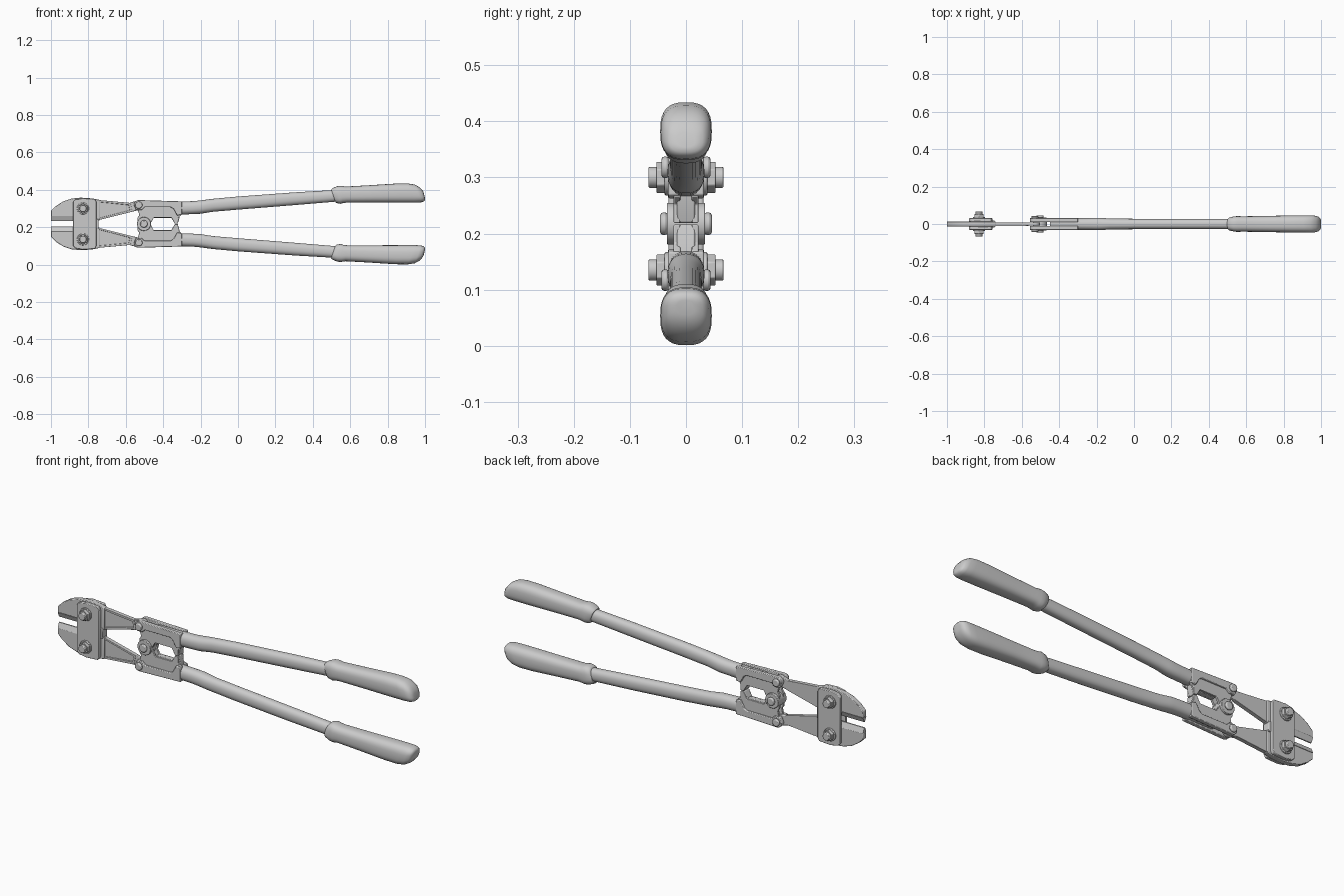
import bpy, bmesh, math
from mathutils import Matrix

if "Cube" in bpy.data.objects:
    bpy.data.objects.remove(bpy.data.objects["Cube"])

CZ = 0.2175  # mirror height between the two halves


def finish(name, bm, flip=False, bevel=0.0, angle=35):
    """Optionally mirror to the lower half, then make a smooth-by-angle object."""
    if flip:
        for v in bm.verts:
            v.co.z = 2 * CZ - v.co.z
    bmesh.ops.recalc_face_normals(bm, faces=bm.faces[:])
    me = bpy.data.meshes.new(name)
    bm.to_mesh(me)
    bm.free()
    ob = bpy.data.objects.new(name, me)
    bpy.context.collection.objects.link(ob)
    if bevel:
        m = ob.modifiers.new("edge_round", 'BEVEL')
        m.width, m.segments, m.limit_method = bevel, 2, 'ANGLE'
    bpy.context.view_layer.objects.active = ob
    ob.select_set(True)
    bpy.ops.object.shade_smooth_by_angle(angle=math.radians(angle))
    ob.select_set(False)
    return ob


def plate(name, pts, y0, y1, flip=False, bevel=0.003, pocket=None):
    """Extrude an (x, z) outline from y0 to y1; pocket = (rim, depth) on the front."""
    bm = bmesh.new()
    a = [bm.verts.new((x, y0, z)) for x, z in pts]
    b = [bm.verts.new((x, y1, z)) for x, z in pts]
    front = bm.faces.new(a)
    bm.faces.new(b[::-1])
    for i in range(len(pts)):
        j = (i + 1) % len(pts)
        bm.faces.new((a[i], b[i], b[j], a[j]))
    if pocket:
        bmesh.ops.recalc_face_normals(bm, faces=bm.faces[:])
        bmesh.ops.inset_region(bm, faces=[front], thickness=pocket[0])
        r = bmesh.ops.inset_region(bm, faces=[front], thickness=0.001)
        for v in front.verts:
            v.co.y += pocket[1]
    return finish(name, bm, flip, bevel)


def disc(name, x, z, r, y0, y1, sides=32, flip=False, bevel=0.002):
    """Cylinder or hex prism along y."""
    bm = bmesh.new()
    m = Matrix.Translation((x, (y0 + y1) / 2, z)) @ Matrix.Rotation(math.pi / 2, 4, 'X')
    bmesh.ops.create_cone(bm, cap_ends=True, segments=sides, radius1=r, radius2=r,
                          depth=abs(y1 - y0), matrix=m)
    return finish(name, bm, flip, bevel)


def loft(name, rings, flip, power=2.0, n=32):
    """Skin rings of (x_top, z_top, x_bottom, z_bottom, half_width)."""
    bm = bmesh.new()
    loops = []
    for xt, zt, xb, zb, ry in rings:
        loop = []
        for k in range(n):
            t = 2 * math.pi * k / n
            c, s = math.cos(t), math.sin(t)
            u = 0.5 + 0.5 * math.copysign(abs(c) ** (2 / power), c)
            y = ry * math.copysign(abs(s) ** (2 / power), s)
            loop.append(bm.verts.new((xb + (xt - xb) * u, y, zb + (zt - zb) * u)))
        loops.append(loop)
    for p, q in zip(loops, loops[1:]):
        for k in range(n):
            j = (k + 1) % n
            bm.faces.new((p[k], p[j], q[j], q[k]))
    bm.faces.new(loops[0])
    bm.faces.new(loops[-1][::-1])
    return finish(name, bm, flip, angle=50)


def arc(cx, cz, r, a0, a1, n=8):
    return [(cx + r * math.cos(math.radians(a0 + (a1 - a0) * i / n)),
             cz + r * math.sin(math.radians(a0 + (a1 - a0) * i / n))) for i in range(n + 1)]


for side, flip in (("upper", False), ("lower", True)):
    # Jaw head with its ground cutting edge
    head = [(-1, .256), (-1, .287), (-.975, .312), (-.935, .338), (-.89, .353), (-.84, .358),
            (-.78, .354), (-.74, .346), (-.74, .236), (-.86, .236), (-.87, .256)]
    plate(side + "_jaw", head, -.013, .013, flip)
    bm = bmesh.new()
    ends = [[bm.verts.new((x, y, z)) for y, z in
             ((-.013, .256), (.013, .256), (.003, .232), (-.003, .232))] for x in (-1, -.86)]
    bm.faces.new(ends[0])
    bm.faces.new(ends[1])
    for i in range(4):
        j = (i + 1) % 4
        bm.faces.new((ends[0][i], ends[1][i], ends[1][j], ends[0][j]))
    finish(side + "_cutting_edge", bm, flip)

    # Tapered jaw arm, pocketed on the front
    plate(side + "_jaw_arm", [(-.765, .347), (-.575, .330), (-.565, .283), (-.765, .233)],
          -.011, .009, flip, .001, pocket=(.014, .006))
    plate(side + "_jaw_eye", [(-.58, .330)] + arc(-.53, .318, .027, 90, -90) + [(-.58, .280)],
          -.009, .009, flip)

    # Forged handle bracket: two cheeks around the arm, solid behind it
    cheek = arc(-.53, .318, .027, 180, 90) + [(-.30, .338), (-.30, .268), (-.325, .262),
            (-.345, .298), (-.36, .307), (-.50, .307), (-.515, .292)]
    cheek += [(-.545, .292)]
    for y0, y1 in ((-.032, -.010), (.010, .032)):
        plate(side + "_bracket_cheek", cheek, y0, y1, flip)
    plate(side + "_bracket_core", [(-.45, .334), (-.305, .334), (-.305, .27), (-.34, .25),
                                   (-.45, .25)], -.012, .012, flip)
    web = [(-.54, .31), (-.32, .31), (-.302, .266), (-.32, .252), (-.32, .219), (-.338, .219),
           (-.356, .252), (-.45, .252), (-.468, .219), (-.538, .219), (-.538, .25), (-.528, .265)]
    for y0, y1 in ((-.022, -.010), (.010, .022)):
        plate(side + "_bracket_web", web, y0, y1, flip, .002)
    plate(side + "_handle_stop", [(-.31, .275), (-.313, .25), (-.322, .219), (-.338, .219),
                                  (-.356, .25), (-.35, .275)], -.016, .016, flip)

    # Handle tube and rubber grip
    tube = [(-.312, .337, .267, .031), (-.24, .339, .270, .032), (-.20, .343, .272, .033),
            (-.17, .347, .277, .032), (-.13, .352, .283, .029), (0, .364, .294, .028),
            (.3, .386, .318, .028), (.54, .400, .338, .028)]
    loft(side + "_handle_tube", [(x, a, x, b, w) for x, a, b, w in tube], flip, 2.3)
    loft(side + "_grip", [(.498, .402, .520, .336, .031), (.504, .408, .526, .329, .036),
                          (.530, .419, .548, .325, .041), (.550, .421, .562, .329, .042),
                          (.575, .417, .585, .332, .041), (.70, .424, .71, .332, .043),
                          (.84, .433, .87, .331, .046), (.905, .434, .95, .331, .046),
                          (.945, .428, .980, .333, .045), (.972, .413, .994, .338, .040),
                          (.989, .394, 1.0, .345, .030), (.994, .380, 1.0, .354, .016)],
         flip, 2.7)

    # Jaw bolts and handle pivots, front and back
    for s, face in ((-1, "front"), (1, "back")):
        disc(f"{side}_jaw_washer_{face}", -.829, .300, .032, s * .028, s * .038, 32, flip)
        disc(f"{side}_jaw_bolt_{face}", -.829, .300, .028, s * .036, s * .053, 6, flip)
        disc(f"{side}_jaw_bolt_end_{face}", -.829, .300, .019, s * .050, s * .067, 24, flip, .003)
        disc(f"{side}_pivot_head_{face}", -.53, .318, .019, s * .030, s * .044, 24, flip, .005)

# Side plates tying the jaws together
strap = [(-.882, .10), (-.87, .087), (-.83, .080), (-.765, .084), (-.757, .10)]
strap += [(x, 2 * CZ - z) for x, z in strap[::-1]]
plate("front_strap", strap, -.031, -.013)
plate("back_strap", strap, .013, .031)
plate("jaw_spacer", [(-.775, .192), (-.745, .192), (-.745, .243), (-.775, .243)], -.02, .02)

# Centre hinge joining both handles
disc("centre_knuckle", -.503, .2175, .037, -.034, .034)
for s, face in ((-1, "front"), (1, "back")):
    disc(f"centre_pivot_head_{face}", -.503, .2175, .020, s * .032, s * .046, 24, False, .005)
